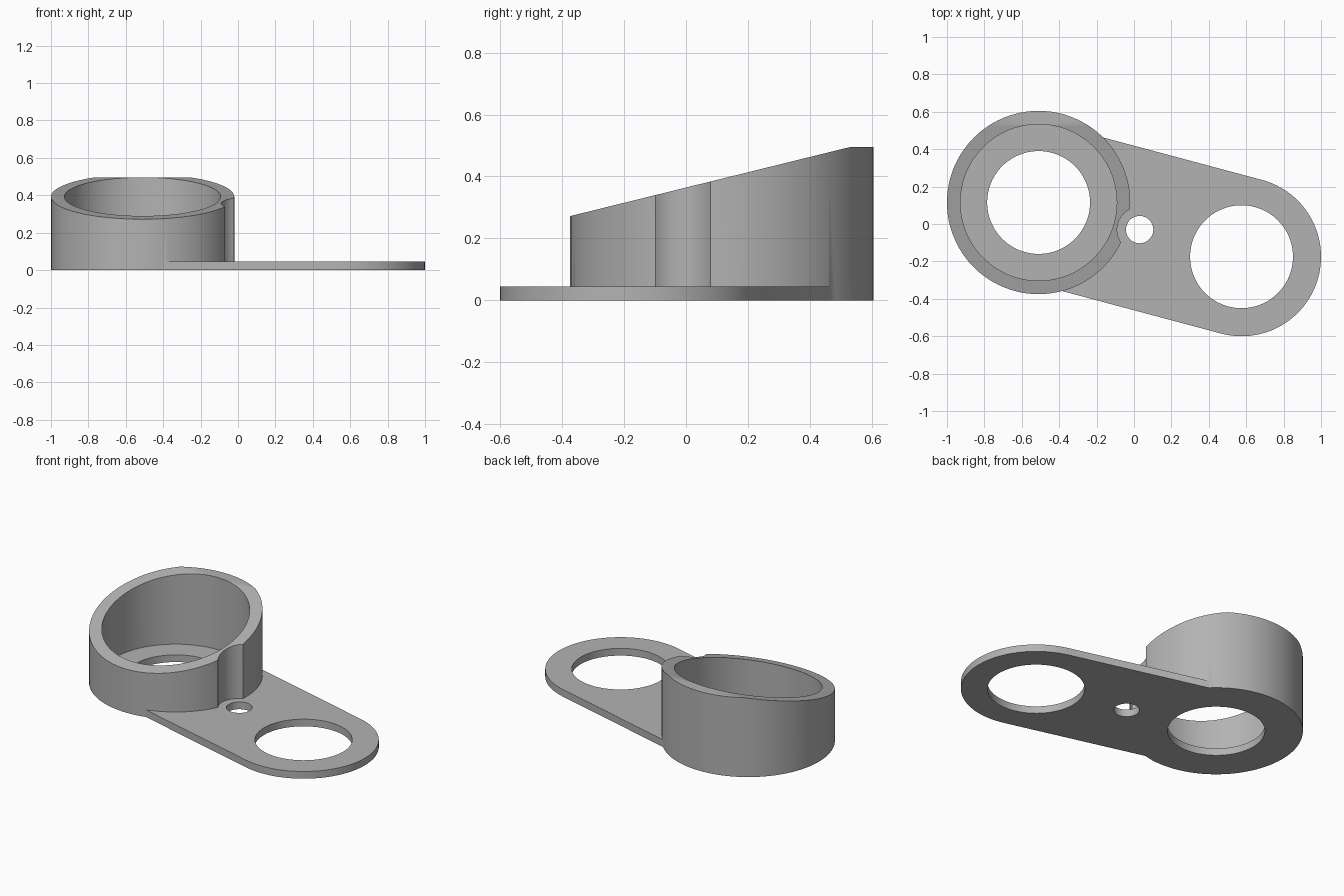
import bpy, bmesh
from math import atan2, cos, sin, pi
from mathutils import Vector

cube = bpy.data.objects.get("Cube")
if cube:
    bpy.data.objects.remove(cube, do_unlink=True)

CUP = Vector((-0.51, 0.115))     # centre of the cup
EYE = Vector((0.575, -0.175))    # centre of the open end
PIN = Vector((0.03, -0.03))      # centre of the small hole
PLATE = 0.045
SEGMENTS = 96

grey = bpy.data.materials.new("plain grey")
grey.use_nodes = True
colour = (0.45, 0.45, 0.45, 1)
grey.diffuse_color = colour
grey.node_tree.nodes["Principled BSDF"].inputs["Base Color"].default_value = colour


def prism(name, points, offset):
    """Extrude a closed outline of 3D points into a solid."""
    bm = bmesh.new()
    face = bm.faces.new([bm.verts.new(p) for p in points])
    moved = bmesh.ops.extrude_face_region(bm, geom=[face])["geom"]
    bmesh.ops.translate(bm, vec=offset, verts=[v for v in moved if isinstance(v, bmesh.types.BMVert)])
    bmesh.ops.recalc_face_normals(bm, faces=bm.faces)
    mesh = bpy.data.meshes.new(name)
    bm.to_mesh(mesh)
    bm.free()
    mesh.materials.append(grey)
    obj = bpy.data.objects.new(name, mesh)
    bpy.context.collection.objects.link(obj)
    return obj


def arc(centre, radius, start, sweep, steps):
    return [centre + radius * Vector((cos(start + sweep * i / steps), sin(start + sweep * i / steps)))
            for i in range(steps + 1)]


def cylinder(name, centre, radius, bottom, top):
    ring = arc(centre, radius, 0, 2 * pi, SEGMENTS)[:-1]
    return prism(name, [(p.x, p.y, bottom) for p in ring], (0, 0, top - bottom))


def combine(obj, other, operation):
    """Apply a boolean and discard the helper."""
    other.hide_render = True
    mod = obj.modifiers.new("shape", "BOOLEAN")
    mod.operation = operation
    mod.solver = "EXACT"
    mod.object = other
    bpy.context.view_layer.objects.active = obj
    bpy.ops.object.modifier_apply(modifier=mod.name)
    bpy.data.objects.remove(other, do_unlink=True)


# Cup wall, trimmed to a sloping rim with a short flat at the back
bracket = cylinder("cup_bracket", CUP, 0.49, 0, 0.6)
side = [(-0.8, -0.2), (0.8, -0.2), (0.8, 0.495), (0.53, 0.495), (-0.8, 0.167)]
trim = prism("rim_trim", [(-1.5, y, z) for y, z in side], (2, 0, 0))
combine(bracket, trim, "INTERSECT")
combine(bracket, cylinder("cup_bore", CUP, 0.418, PLATE, 1), "DIFFERENCE")

# Clearance notch beside the small hole
combine(bracket, cylinder("pin_notch", PIN, 0.12, PLATE, 1), "DIFFERENCE")

# Arm plate with rounded ends
heading = atan2(EYE.y - CUP.y, EYE.x - CUP.x)
outline = (arc(EYE, 0.425, heading - pi / 2, pi, SEGMENTS // 2)
           + arc(CUP, 0.425, heading + pi / 2, pi, SEGMENTS // 2))
plate = prism("arm_plate", [(p.x, p.y, 0) for p in outline], (0, 0, PLATE))
combine(bracket, plate, "UNION")

# Through holes
for name, centre, radius in (("cup_hole", CUP, 0.275), ("eye_hole", EYE, 0.275), ("pin_hole", PIN, 0.073)):
    combine(bracket, cylinder(name, centre, radius, -0.1, 0.2), "DIFFERENCE")

bpy.ops.object.select_all(action="DESELECT")
bracket.select_set(True)
bpy.context.view_layer.objects.active = bracket
bpy.ops.object.shade_smooth_by_angle(angle=pi / 6)
